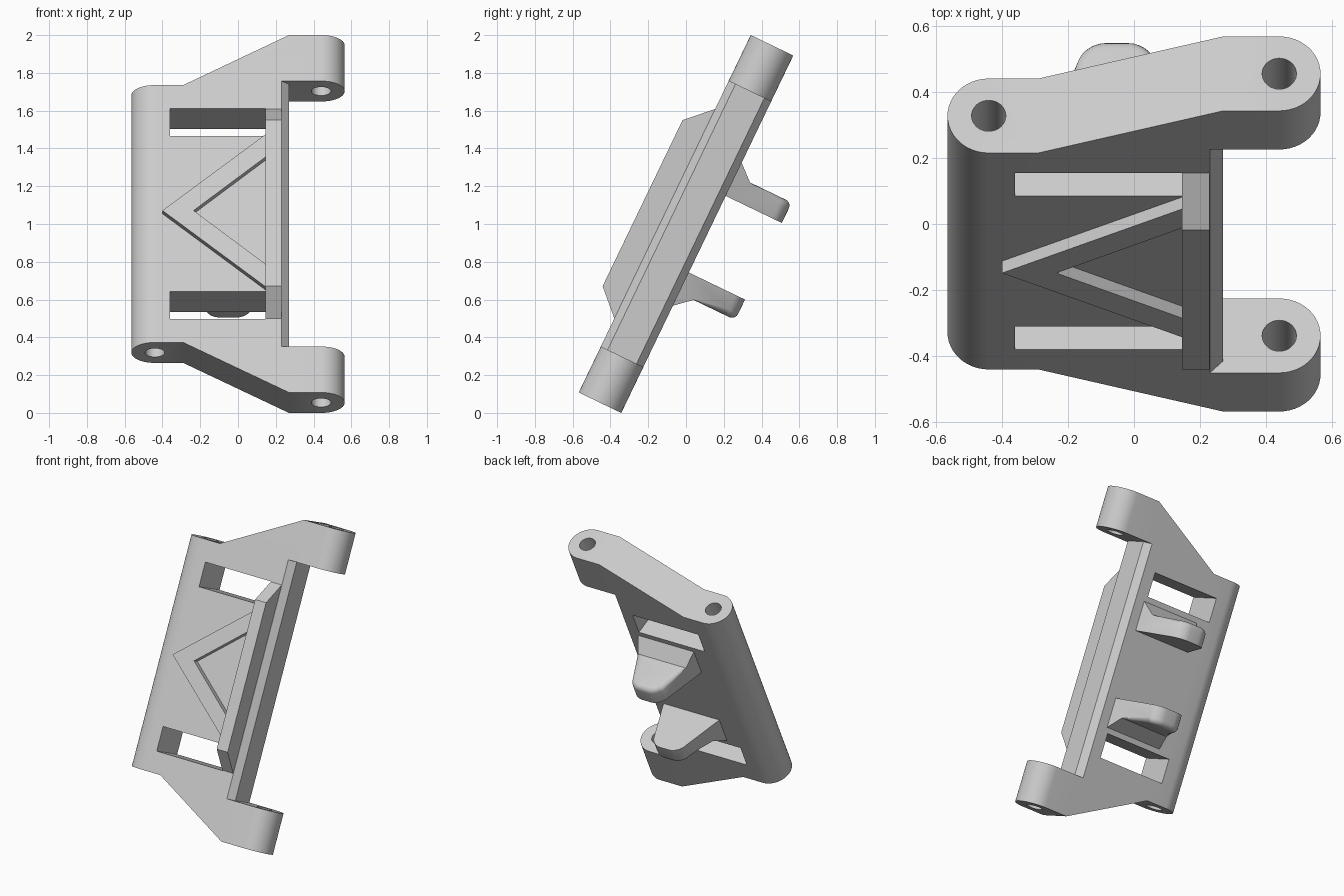
import bpy, bmesh, math
from mathutils import Matrix

if "Cube" in bpy.data.objects:
    bpy.data.objects.remove(bpy.data.objects["Cube"])

grey = bpy.data.materials.new("light_grey")
grey.use_nodes = True
grey.diffuse_color = (0.6, 0.6, 0.6, 1)
grey.node_tree.nodes["Principled BSDF"].inputs["Base Color"].default_value = grey.diffuse_color

# Parts are modelled upright (x width, y thickness, z length), then leaned back
LEAN = Matrix.Translation((0, 0, 1)) @ Matrix.Rotation(math.radians(-25.7), 4, "X")
T = 0.125       # half thickness
L = 1.05        # half length
PIN = 0.44      # x of the pin holes
AXES = {"x": lambda a, b, h: (h, a, b),
        "y": lambda a, b, h: (a, h, b),
        "z": lambda a, b, h: (a, b, h)}


def prism_mesh(points, axis, low, high):
    """Extrude a flat outline along an axis."""
    bm = bmesh.new()
    place = AXES[axis]
    ends = [[bm.verts.new(place(a, b, h)) for a, b in points] for h in (low, high)]
    bm.faces.new(ends[0])
    bm.faces.new(ends[1])
    n = len(points)
    for i in range(n):
        j = (i + 1) % n
        bm.faces.new((ends[0][i], ends[0][j], ends[1][j], ends[1][i]))
    bmesh.ops.recalc_face_normals(bm, faces=bm.faces)
    return bm


def make(name, bm):
    mesh = bpy.data.meshes.new(name)
    bm.to_mesh(mesh)
    bm.free()
    mesh.materials.append(grey)
    ob = bpy.data.objects.new(name, mesh)
    bpy.context.collection.objects.link(ob)
    return ob


def arc(cx, radius, start, end, steps):
    return [(cx + radius * math.cos(start + (end - start) * i / steps),
             radius * math.sin(start + (end - start) * i / steps)) for i in range(steps + 1)]


def box(x0, x1, z0, z1):
    return [(x0, z0), (x1, z0), (x1, z1), (x0, z1)]


def cut(target, cutters):
    for c in cutters:
        c.hide_render = True
        mod = target.modifiers.new("cut", "BOOLEAN")
        mod.operation, mod.solver, mod.object = "DIFFERENCE", "EXACT", c
    bpy.context.view_layer.update()
    result = bpy.data.meshes.new_from_object(
        target.evaluated_get(bpy.context.evaluated_depsgraph_get()))
    target.modifiers.clear()
    target.data = result
    for c in cutters:
        bpy.data.objects.remove(c)


# Bracket body: round-ended bar section with everything else cut away
half = math.pi / 2
section = arc(PIN, T, -half, half, 24) + arc(-PIN, T, half, 3 * half, 24)
body = make("bracket_body", prism_mesh(section, "z", -L, L))

cutters = []
for s in (1, -1):
    # sloping shoulder beside the long rod
    shoulder = [(-0.7, 0.756 * s), (-0.29, 0.756 * s), (0.27, L * s),
                (0.27, 1.3 * s), (-0.7, 1.3 * s)]
    cutters.append(make("shoulder_cutter", prism_mesh(shoulder, "y", -0.3, 0.3)))
    # window slot
    z0, z1 = sorted((0.456 * s, 0.617 * s))
    cutters.append(make("slot_cutter", prism_mesh(box(-0.36, 0.145, z0, z1), "y", -0.3, 0.3)))
    # pin hole
    cutters.append(make("hole_cutter",
                        prism_mesh(arc(PIN * s, 0.052, 0, 2 * math.pi, 32)[:-1], "z", -1.2, 1.2)))
# gap between the ears, leaving a chamfered plate edge
gap = [(0.225, -0.13), (0.27, -0.085), (0.27, 0.085), (0.225, 0.13), (0.7, 0.13), (0.7, -0.13)]
cutters.append(make("gap_cutter", prism_mesh(gap, "z", -0.78, 0.78)))
cut(body, cutters)
parts = [body]

# Tapered rib on the front face
rib = [(-T + 0.01, -0.615), (-T, -0.615), (-0.255, -0.488),
       (-0.255, 0.488), (-T, 0.615), (-T + 0.01, 0.615)]
parts.append(make("front_rib", prism_mesh(rib, "x", 0.145, 0.229)))

# Raised V brace running into the rib
brace = [(0.15, 0.451), (-0.4, 0), (0.15, -0.451), (0.15, -0.318), (-0.235, 0), (0.15, 0.318)]
parts.append(make("v_brace", prism_mesh(brace, "y", -0.165, -T + 0.01)))

# Rear hooks: tapered tongues with rounded tips
TIP, TOP, MID = 0.455, 0.345, -0.052
for name, s in (("upper_hook", 1), ("lower_hook", -1)):
    side = [(T - 0.01, 0.225), (TIP, 0.225), (TIP, TOP), (0.21, TOP), (T, 0.42), (T - 0.01, 0.42)]
    bm = prism_mesh(side, "x", -1, 1)
    for v in bm.verts:
        v.co.x = MID + v.co.x * (0.215 - 0.36 * (v.co.y - T))
    corners = [e for e in bm.edges
               if all(abs(v.co.y - TIP) < 1e-4 for v in e.verts)
               and abs(e.verts[0].co.x - e.verts[1].co.x) < 1e-4]
    bmesh.ops.bevel(bm, geom=corners, offset=0.06, segments=6, profile=0.5, affect="EDGES")
    rim = [e for e in bm.edges
           if all(abs(v.co.z - TOP) < 1e-4 for v in e.verts)
           and max(v.co.y for v in e.verts) > 0.22]
    bmesh.ops.bevel(bm, geom=rim, offset=0.035, segments=5, profile=0.5, affect="EDGES")
    for v in bm.verts:
        v.co.z *= s
    bmesh.ops.recalc_face_normals(bm, faces=bm.faces)
    parts.append(make(name, bm))

# Lean every part back and smooth the round surfaces
bpy.ops.object.select_all(action="DESELECT")
for ob in parts:
    ob.matrix_world = LEAN
    ob.select_set(True)
bpy.context.view_layer.objects.active = body
bpy.ops.object.shade_smooth_by_angle(angle=math.radians(30))
